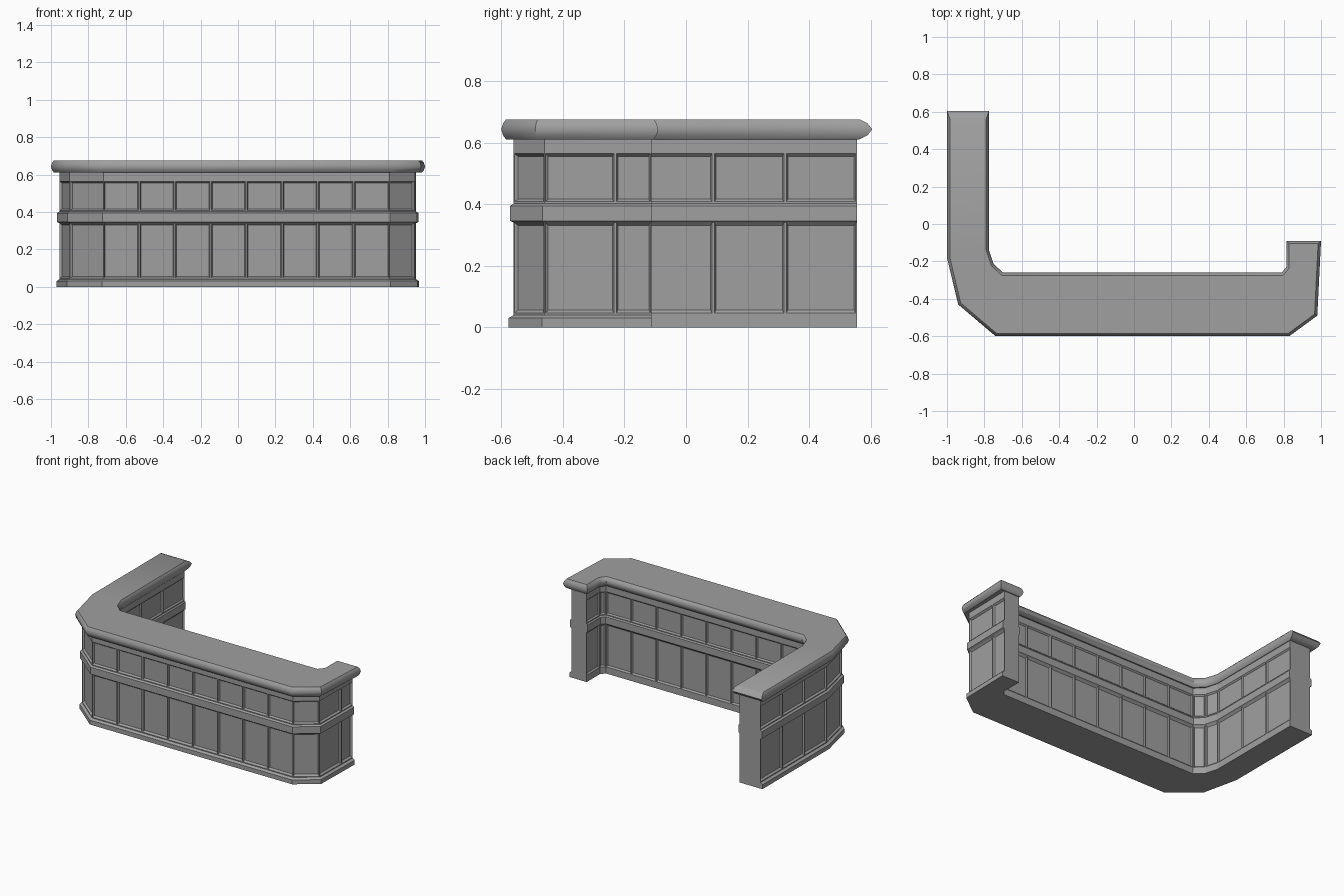
import bpy, bmesh
from mathutils import Vector

old = bpy.data.objects.get("Cube")
if old:
    bpy.data.objects.remove(old, do_unlink=True)

grey = bpy.data.materials.new("counter grey")
grey.use_nodes = True
COLOUR = (0.35, 0.35, 0.35, 1)
grey.diffuse_color = COLOUR
grey.node_tree.nodes["Principled BSDF"].inputs["Base Color"].default_value = COLOUR


def finish(bm, name):
    bmesh.ops.recalc_face_normals(bm, faces=bm.faces)
    mesh = bpy.data.meshes.new(name)
    bm.to_mesh(mesh)
    bm.free()
    mesh.materials.append(grey)
    obj = bpy.data.objects.new(name, mesh)
    bpy.context.collection.objects.link(obj)
    return obj


def normal(a, b):
    d = (b - a).normalized()
    return Vector((d.y, -d.x))


def offset(points, dists):
    """Move every edge outwards by its own distance and remake the corners."""
    result = []
    for i, p in enumerate(points):
        n1 = normal(points[i - 1], p)
        n2 = normal(p, points[(i + 1) % len(points)])
        d1, d2 = dists[i - 1], dists[i]
        det = n1.x * n2.y - n1.y * n2.x
        result.append(p + Vector((d1 * n2.y - d2 * n1.y, n1.x * d2 - n2.x * d1)) / det)
    return result


def loft(name, points, sides, levels):
    """Stack offset outlines; each level is height plus an offset per side type."""
    bm = bmesh.new()
    rings = []
    for z, offsets in levels:
        ring = offset(points, [offsets[s] for s in sides])
        rings.append([bm.verts.new((p.x, p.y, z)) for p in ring])
    n = len(points)
    for low, high in zip(rings, rings[1:]):
        for i in range(n):
            j = (i + 1) % n
            bm.faces.new((low[i], low[j], high[j], high[i]))
    bm.faces.new(rings[0][::-1])
    bm.faces.new(rings[-1])
    return finish(bm, name)


def vectors(pairs):
    return [Vector(p) for p in pairs]


# Plan outlines, counter-clockwise from the rear tip of the long arm
# Side types: o outside, i inside, s short arm end, e long arm end
SIDES = "oooooosiiiiiie"
body_plan = vectors([
    (-.955, .555), (-.955, -.17), (-.9, -.41), (-.72, -.56), (.81, -.56),
    (.945, -.46), (.952, -.112), (.835, -.112), (.835, -.255), (.81, -.285),
    (-.715, -.285), (-.77, -.23), (-.795, -.145), (-.795, .555)])
top_plan = vectors([
    (-1, .605), (-1, -.18), (-.94, -.43), (-.74, -.6), (.83, -.6),
    (.98, -.49), (1, -.09), (.815, -.09), (.815, -.23), (.79, -.26),
    (-.7, -.26), (-.75, -.215), (-.775, -.14), (-.775, .605)])

# Body with plinth, recessed panel bands and chair rail
DEEP = {"o": -.012, "i": -.009, "s": 0, "e": 0}
RAIL = {"o": .012, "i": .007, "s": 0, "e": 0}
FOOT = {"o": .016, "i": 0, "s": 0, "e": 0}
FLUSH = dict.fromkeys("oise", 0)

loft("counter_body", body_plan, SIDES, [
    (0, FOOT), (.03, FOOT), (.04, FLUSH), (.046, FLUSH),
    (.056, DEEP), (.33, DEEP), (.34, FLUSH), (.346, RAIL),
    (.394, RAIL), (.402, FLUSH), (.408, FLUSH), (.416, DEEP),
    (.555, DEEP), (.564, FLUSH), (.615, FLUSH)])

# Worktop with a rounded nosing and a long pointed bevel on the rear end
nosing = [(.61, .016), (.623, .006), (.643, 0), (.663, .006), (.675, .015)]
worktop = loft("worktop", top_plan, SIDES, [
    (z, {"o": -d, "i": -d, "s": -d, "e": -d * 2.7}) for z, d in nosing])
bpy.context.view_layer.objects.active = worktop
worktop.select_set(True)
bpy.ops.object.shade_smooth_by_angle(angle=.7)
worktop.select_set(False)


# Slim upright stiles between panels, trimmed to half width at the corners
def stile(bm, a, b, t, deep):
    length = (b - a).length
    along, out = (b - a) / length, normal(a, b)
    half, flare = .004, .006
    section = [(-half - flare, deep - .002), (half + flare, deep - .002),
               (half, 0), (-half, 0)]
    rings = []
    for z in (.042, .57):
        ring = [a + along * min(max(t * length + u, 0), length) + out * v
                for u, v in section]
        rings.append([bm.verts.new((p.x, p.y, z)) for p in ring])
    low, high = rings
    bm.faces.new(low[::-1])
    bm.faces.new(high)
    for i in range(4):
        j = (i + 1) % 4
        bm.faces.new((low[i], low[j], high[j], high[i]))


def even(n):
    return [k / n for k in range(n + 1)]


# Panel splits for the sides that hold more than one panel
splits = {0: even(3), 3: even(8), 5: [0, .66, 1], 9: even(8), 12: even(3)}
bm = bmesh.new()
for i, side in enumerate(SIDES):
    if side in "oi":
        for t in splits.get(i, even(1)):
            stile(bm, body_plan[i], body_plan[(i + 1) % len(body_plan)], t, DEEP[side])
finish(bm, "panel_stiles")
